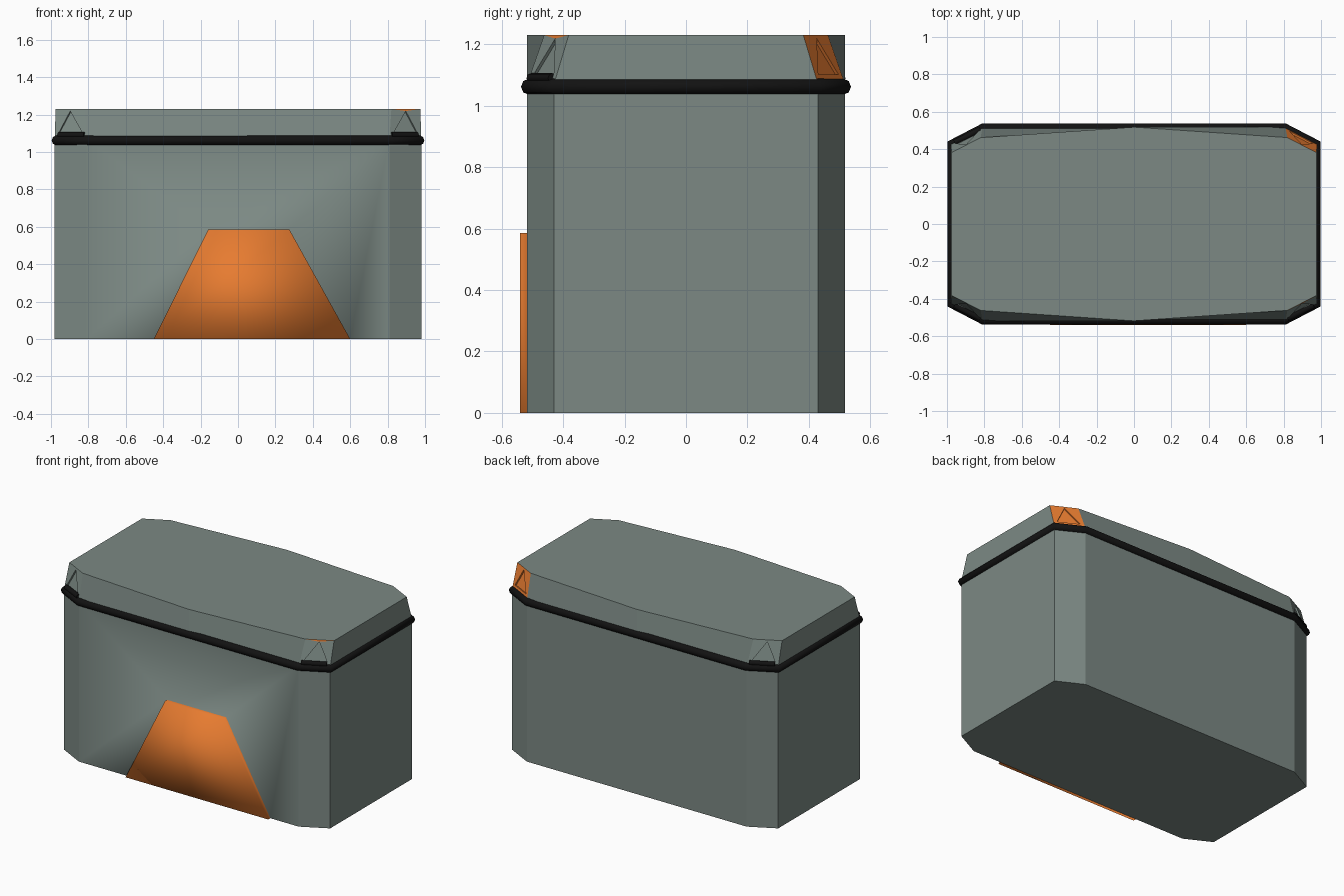
import bpy, bmesh
from mathutils import Vector

if "Cube" in bpy.data.objects:
    bpy.data.objects.remove(bpy.data.objects["Cube"])

def material(name, color):
    m = bpy.data.materials.new(name)
    m.diffuse_color = (*color, 1)
    m.use_nodes = True
    m.node_tree.nodes["Principled BSDF"].inputs["Base Color"].default_value = m.diffuse_color
    return m

GREY = material("grey_green", (0.20, 0.25, 0.23))
ORANGE = material("orange", (0.80, 0.20, 0.03))
BLACK = material("black", (0.006, 0.006, 0.006))

def finish(bm, name):
    bmesh.ops.recalc_face_normals(bm, faces=bm.faces)
    me = bpy.data.meshes.new(name)
    bm.to_mesh(me)
    bm.free()
    me.materials.append(GREY)
    me.materials.append(ORANGE)
    ob = bpy.data.objects.new(name, me)
    bpy.context.collection.objects.link(ob)

def outline(x, y, cx, cy, mid=None):
    """Chamfered rectangle, counter-clockwise, with optional front/back midpoints."""
    pts = [(x, -cy), (x, cy), (cx, y)]
    if mid:
        pts.append((0, mid))
    pts += [(-cx, y), (-x, cy), (-x, -cy), (-cx, -y)]
    if mid:
        pts.append((0, -mid))
    return pts + [(cx, -y)]

def tube(name, pts, radius, cyclic):
    cu = bpy.data.curves.new(name, 'CURVE')
    cu.dimensions = '3D'
    cu.bevel_depth = radius
    cu.bevel_resolution = 2
    cu.use_fill_caps = True
    sp = cu.splines.new('POLY')
    sp.points.add(len(pts) - 1)
    for p, co in zip(sp.points, pts):
        p.co = (*co, 1)
    sp.use_cyclic_u = cyclic
    cu.materials.append(BLACK)
    ob = bpy.data.objects.new(name, cu)
    bpy.context.collection.objects.link(ob)

SEAM = 1.07

# Body with raised, smooth-shaded trapezoid panel on the front
bm = bmesh.new()
ring = outline(0.98, 0.518, 0.81, 0.43)
low = [bm.verts.new((x, y, 0)) for x, y in ring]
top = [bm.verts.new((x, y, SEAM)) for x, y in ring]
FRONT = 6
for i in range(8):
    j = (i + 1) % 8
    if i != FRONT:
        bm.faces.new((low[i], low[j], top[j], top[i]))
bm.faces.new(top)
trap = [(-0.45, 0), (0.60, 0), (0.275, 0.585), (-0.16, 0.585)]
base = [bm.verts.new((x, -0.518, z)) for x, z in trap]
face = [bm.verts.new((x, -0.54, z)) for x, z in trap]
A, B, C, D = low[6], low[7], top[7], top[6]
bm.faces.new(low[:7] + base[:2] + low[7:])
for loop in ((A, base[0], base[3], D), (base[1], B, C, base[2]), (base[3], base[2], C, D)):
    bm.faces.new(loop).smooth = True
panel = [bm.faces.new(face)]
panel += [bm.faces.new((base[i], base[(i + 1) % 4], face[(i + 1) % 4], face[i])) for i in range(4)]
for f in panel:
    f.smooth = True
    f.material_index = 1
finish(bm, "body_with_front_panel")

# Lid with tapered sides and a recessed triangle on each corner
bm = bmesh.new()
low = [bm.verts.new((x, y, SEAM)) for x, y in outline(0.98, 0.518, 0.81, 0.43, 0.518)]
top = [bm.verts.new((x, y, 1.23)) for x, y in outline(0.975, 0.462, 0.82, 0.382, 0.518)]
BACK_RIGHT, FRONT_RIGHT = 1, 9
for i in range(10):
    j = (i + 1) % 10
    a, b, c, d = low[i], low[j], top[j], top[i]
    if i not in (1, 4, 6, 9):
        bm.faces.new((a, b, c, d))
        continue
    n = (b.co - a.co).cross(d.co - a.co).normalized()
    def on_face(u, v):
        return a.co.lerp(b.co, u).lerp(d.co.lerp(c.co, u), v)
    tri = [on_face(u, v) for u, v in ((0.12, 0.2), (0.88, 0.2), (0.5, 0.93))]
    t = [bm.verts.new(p) for p in tri]
    r = [bm.verts.new(p - n * 0.01) for p in tri]
    tip = bm.faces.new((c, d, t[2]))
    faces = [tip]
    for loop in ((a, b, t[1], t[0]), (b, c, t[2], t[1]), (d, a, t[0], t[2]), r):
        faces.append(bm.faces.new(loop))
    for k in range(3):
        m = (k + 1) % 3
        faces.append(bm.faces.new((t[k], t[m], r[m], r[k])))
    if i == BACK_RIGHT:
        for f in faces:
            f.material_index = 1
    elif i == FRONT_RIGHT:
        tip.material_index = 1
bm.faces.new(top)
bm.faces.new(low)
finish(bm, "lid")

# Black rounded band around the seam
tube("seam_band", [(x, y, 1.062) for x, y in outline(0.974, 0.512, 0.806, 0.428)], 0.026, True)

# Small black bumps on the band at three corners
for name, sx, sy in (("front_right", 1, -1), ("front_left", -1, -1), ("back_left", -1, 1)):
    pts = [Vector((sx * x, sy * y, 1.09)) for x, y in ((0.82, 0.505), (0.96, 0.435))]
    tube(name + "_corner_bump", pts, 0.016, False)
